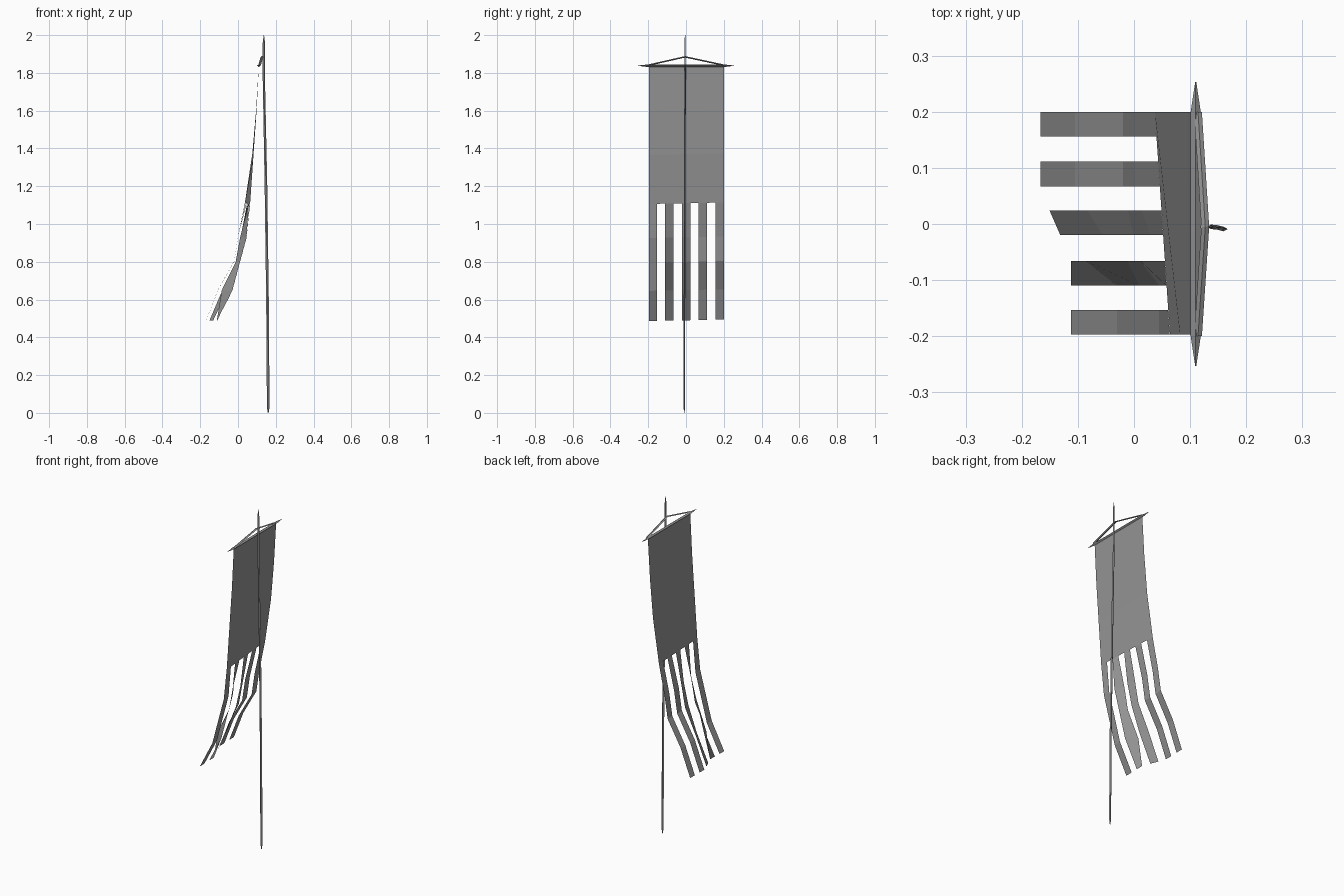
import bpy, bmesh
from mathutils import Vector

cube = bpy.data.objects.get("Cube")
if cube:
    bpy.data.objects.remove(cube)


def make_material(name, value):
    mat = bpy.data.materials.new(name)
    mat.use_nodes = True
    colour = (value, value, value, 1)
    mat.diffuse_color = colour
    mat.node_tree.nodes["Principled BSDF"].inputs["Base Color"].default_value = colour
    return mat


GREY = make_material("plain grey", 0.3)


def finish(name, bm):
    mesh = bpy.data.meshes.new(name)
    bm.to_mesh(mesh)
    bm.free()
    mesh.materials.append(GREY)
    obj = bpy.data.objects.new(name, mesh)
    bpy.context.collection.objects.link(obj)
    return obj


def rod(name, sections, side, up):
    """Loft a four-sided rod; each section is (centre, half width, half height)."""
    bm = bmesh.new()
    side, up = Vector(side), Vector(up)
    rings = []
    for centre, w, h in sections:
        c = Vector(centre)
        rings.append([bm.verts.new(c + d) for d in (side * w, up * h, -side * w, -up * h)])
    for a, b in zip(rings, rings[1:]):
        for i in range(4):
            j = (i + 1) % 4
            bm.faces.new((a[i], a[j], b[j], b[i]))
    bm.faces.new(rings[0][::-1])
    bm.faces.new(rings[-1])
    bmesh.ops.recalc_face_normals(bm, faces=bm.faces)
    return finish(name, bm)


def sheet(name, rows):
    """Hang a sheet from rows of (front point, back point)."""
    bm = bmesh.new()
    verts = [[bm.verts.new(p) for p in row] for row in rows]
    for a, b in zip(verts, verts[1:]):
        bm.faces.new((a[0], b[0], b[1], a[1]))
    return finish(name, bm)


# Slightly bowed pole with pointed ends
rod("pole", [((0.137, -0.005, 2.0), 0.001, 0.001),
             ((0.137, -0.005, 1.96), 0.006, 0.003),
             ((0.137, -0.005, 1.76), 0.006, 0.004),
             ((0.148, -0.006, 1.2), 0.007, 0.004),
             ((0.156, -0.008, 0.6), 0.007, 0.004),
             ((0.16, -0.009, 0.03), 0.007, 0.004),
             ((0.16, -0.009, 0.0), 0.002, 0.001)], (1, 0, 0), (0, 1, 0))

# Crossbar with tapering spiked ends
rod("crossbar", [((0.11, -0.253, 1.838), 0.001, 0.001),
                 ((0.11, -0.2, 1.838), 0.009, 0.007),
                 ((0.11, 0.2, 1.838), 0.009, 0.007),
                 ((0.11, 0.253, 1.838), 0.001, 0.001)], (1, 0, 0), (0, 0, 1))

# Cords running from the crossbar to the pole
for label, end in (("front", -0.2), ("back", 0.2)):
    rod(label + "_cord", [((0.114, end, 1.841), 0.007, 0.004),
                          ((0.127, -0.005, 1.885), 0.007, 0.004)], (1, 0, 0), (0, 0, 1))

# Hanging cloth: (height, x at front edge, x at back edge)
CLOTH = [(1.838, 0.11, 0.11), (1.6, 0.098, 0.096), (1.37, 0.082, 0.076), (1.11, 0.064, 0.037)]
sheet("banner_cloth", [((xf, -0.197, z - 0.004), (xb, 0.2, z + 0.004)) for z, xf, xb in CLOTH])

# Streamers: blend between the front and back drape, each edge on its own
DRAPE = [(0.93, 0.045, 0.0), (0.8, 0.01, -0.02), (0.65, -0.03, -0.105), (0.49, -0.112, -0.167)]
# (front edge y, blend at front edge, blend at back edge, same at the tip)
STREAMERS = [(-0.197, 0, 0, 0, 0), (-0.11, 0, 0.75, 0, 0), (-0.02, 0.35, 0.7, 0.35, 0.7),
             (0.067, 1, 1, 1, 1), (0.156, 1, 1, 1, 1)]
for number, (y, f, b, tip_f, tip_b) in enumerate(STREAMERS, 1):
    rows = []
    for i, (z, xf, xb) in enumerate(CLOTH[-1:] + DRAPE):
        if i == 0:
            blends = [(y + e + 0.2) / 0.4 for e in (0, 0.044)]
        elif i == len(DRAPE):
            blends = (tip_f, tip_b)
        else:
            blends = (f, b)
        rows.append([(xf + (xb - xf) * s, y + e, z + 0.02 * (y + e))
                     for s, e in zip(blends, (0, 0.044))])
    sheet("streamer_%d" % number, rows)
